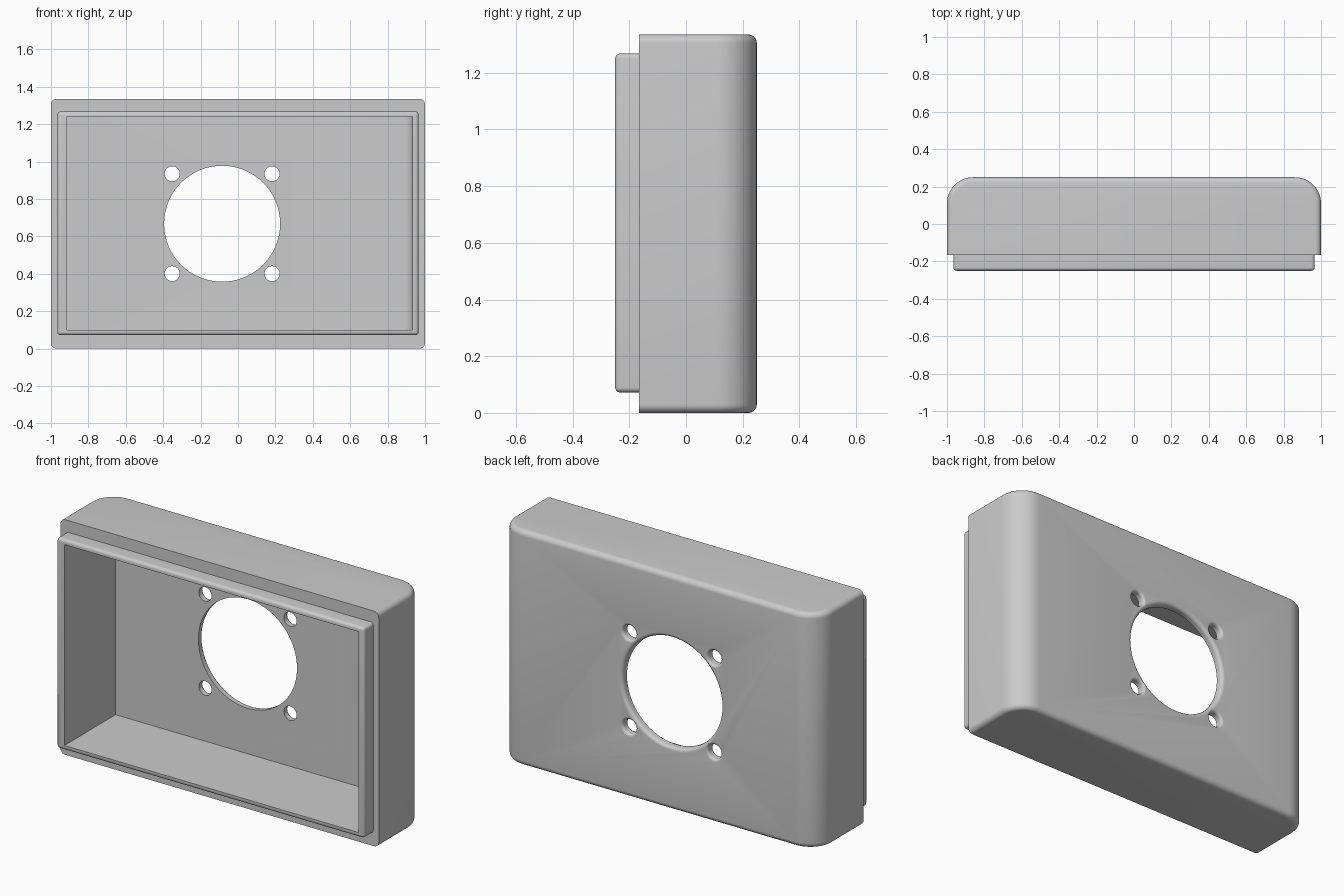
import bpy, bmesh, math
from mathutils import Matrix, Vector

if "Cube" in bpy.data.objects:
    bpy.data.objects.remove(bpy.data.objects["Cube"])

grey = bpy.data.materials.new("light grey plastic")
grey.use_nodes = True
grey.diffuse_color = (0.6, 0.6, 0.6, 1)
grey.node_tree.nodes["Principled BSDF"].inputs["Base Color"].default_value = grey.diffuse_color

FRONT, RIM, BACK = -0.25, -0.165, 0.25
INNER_BACK = 0.208
MID_Z = 0.668


def finish(name, bm):
    bmesh.ops.recalc_face_normals(bm, faces=bm.faces)
    mesh = bpy.data.meshes.new(name)
    bm.to_mesh(mesh)
    bm.free()
    mesh.materials.append(grey)
    ob = bpy.data.objects.new(name, mesh)
    bpy.context.collection.objects.link(ob)
    return ob


def box(x0, x1, y0, y1, z0, z1):
    bm = bmesh.new()
    bmesh.ops.create_cube(bm, size=1)
    size = Vector((x1 - x0, y1 - y0, z1 - z0))
    centre = Vector((x0 + x1, y0 + y1, z0 + z1)) / 2
    bmesh.ops.transform(bm, verts=bm.verts, matrix=Matrix.Translation(centre) @ Matrix.Diagonal(size).to_4x4())
    return bm


def round_edges(bm, radius, segments, rule):
    """Round the edges whose midpoint and direction satisfy the rule."""
    edges = []
    for e in bm.edges:
        a, b = (v.co for v in e.verts)
        if rule((a + b) / 2, (b - a).normalized()):
            edges.append(e)
    bmesh.ops.bevel(bm, geom=edges, offset=radius, offset_type='OFFSET', segments=segments,
                    profile=0.5, affect='EDGES', clamp_overlap=True)


def hole_cutter(x, z, radius, fillet):
    """Lathe a drill shape that flares out at the back face."""
    bm = bmesh.new()
    profile = [(0, 0.1), (radius, 0.1)]
    for i in range(7):
        t = math.pi / 2 * i / 6
        profile.append((radius + fillet * (1 - math.cos(t)), BACK - fillet + fillet * math.sin(t)))
    profile += [(radius + fillet, 0.35), (0, 0.35)]
    verts = [bm.verts.new((r, y, 0)) for r, y in profile]
    edges = [bm.edges.new(pair) for pair in zip(verts, verts[1:])]
    bmesh.ops.spin(bm, geom=verts + edges, cent=(0, 0, 0), axis=(0, 1, 0),
                   angle=math.tau, steps=64, use_merge=True)
    bmesh.ops.remove_doubles(bm, verts=bm.verts, dist=1e-5)
    bmesh.ops.translate(bm, verts=bm.verts, vec=(x, 0, z))
    return finish("hole_cutter", bm)


def combine(target, tool, operation):
    mod = target.modifiers.new(operation.title(), 'BOOLEAN')
    mod.operation, mod.solver, mod.object = operation, 'EXACT', tool
    bpy.context.view_layer.objects.active = target
    bpy.ops.object.modifier_apply(modifier=mod.name)
    bpy.data.objects.remove(tool)


# Outer shell: large rounding on the upright back edges, small on top and bottom
bm = box(-1, 1, RIM, BACK, 0, 1.335)
round_edges(bm, 0.14, 14, lambda m, d: abs(d.z) > 0.9 and m.y > 0.2)
round_edges(bm, 0.03, 6, lambda m, d: abs(d.z) < 0.1 and m.y > RIM + 0.01)
housing = finish("housing", bm)

# Stepped lip around the open front
bm = box(-0.966, 0.966, FRONT, 0, 0.072, 1.268)
round_edges(bm, 0.018, 5, lambda m, d: m.y < -0.01)
combine(housing, finish("front_lip", bm), 'UNION')

# Hollow interior with one rounded upright corner
bm = box(-0.915, 0.933, FRONT - 0.1, INNER_BACK, 0.1, 1.24)
round_edges(bm, 0.055, 8, lambda m, d: abs(d.z) > 0.9 and m.y > 0 and m.x > 0)
combine(housing, finish("cavity_cutter", bm), 'DIFFERENCE')

# Round opening and four screw holes in the back wall
combine(housing, hole_cutter(-0.085, MID_Z, 0.31, 0.02), 'DIFFERENCE')
for sx in (-1, 1):
    for sz in (-1, 1):
        combine(housing, hole_cutter(-0.085 + sx * 0.267, MID_Z + sz * 0.267, 0.04, 0.016), 'DIFFERENCE')

bpy.ops.object.select_all(action='DESELECT')
housing.select_set(True)
bpy.context.view_layer.objects.active = housing
bpy.ops.object.shade_smooth_by_angle(angle=math.radians(30))
